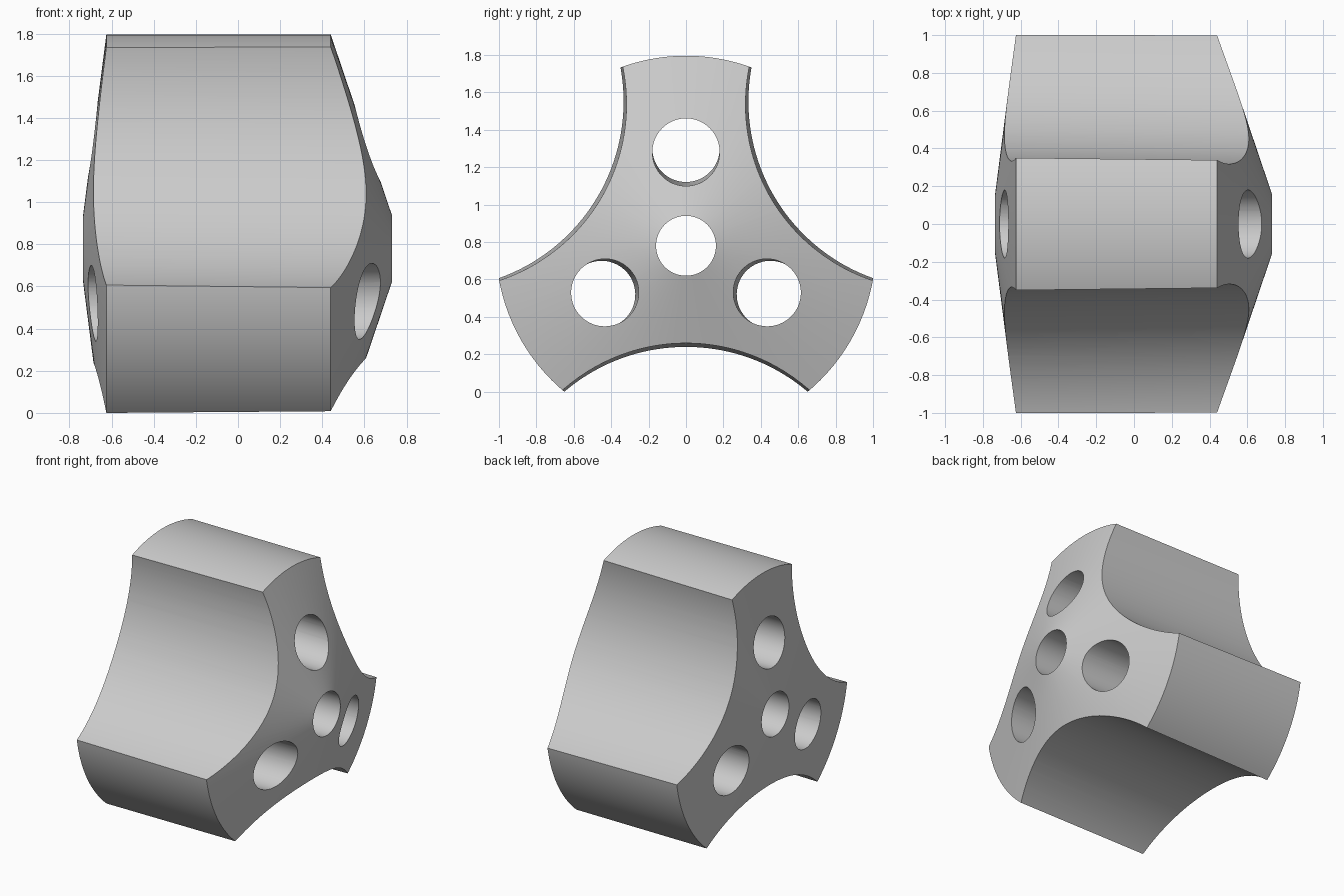
import bpy, bmesh, math
from mathutils import Matrix, Vector

default = bpy.data.objects.get("Cube")
if default:
    bpy.data.objects.remove(default, do_unlink=True)

CENTRE_Z = 0.78      # height of the long axis
OUTER, BORE = 1.016, 0.16
TILT = 0.0155        # holes and flutes lean towards the axis at the nose

grey = bpy.data.materials.new("grey")
grey.use_nodes = True
colour = (0.6, 0.6, 0.6, 1)
grey.diffuse_color = colour
grey.node_tree.nodes["Principled BSDF"].inputs["Base Color"].default_value = colour


def make_object(name, bm):
    bmesh.ops.recalc_face_normals(bm, faces=bm.faces)
    mesh = bpy.data.meshes.new(name)
    bm.to_mesh(mesh)
    bm.free()
    mesh.materials.append(grey)
    obj = bpy.data.objects.new(name, mesh)
    obj.location.z = CENTRE_Z
    bpy.context.collection.objects.link(obj)
    return obj


def add_cutter(bm, angle, distance, radius, segments):
    """Slightly leaning cylinder along x, moved outwards, turned about x."""
    place = (Matrix.Rotation(angle, 4, "X")
             @ Matrix.Translation((0, 0, distance))
             @ Matrix.Rotation(math.pi / 2 + TILT, 4, "Y"))
    bmesh.ops.create_cone(bm, cap_ends=True, segments=segments, radius1=radius,
                          radius2=radius, depth=3, matrix=place)


# Turned body: a tube with a conical face at each end
bm = bmesh.new()
profile = [(-0.735, BORE), (-0.625, OUTER), (0.44, OUTER), (0.73, BORE)]
verts = [bm.verts.new((x, 0, r)) for x, r in profile]
edges = [bm.edges.new((verts[i], verts[(i + 1) % 4])) for i in range(4)]
bmesh.ops.spin(bm, geom=verts + edges, cent=Vector(), axis=(1, 0, 0),
               angle=math.tau, steps=120, use_merge=True)
bmesh.ops.remove_doubles(bm, verts=bm.verts, dist=0.0001)
body = make_object("three_lobed_body", bm)

# Cutters: one hole in each lobe and one flute between each pair of lobes
bm = bmesh.new()
for i in range(3):
    turn = i * math.tau / 3
    add_cutter(bm, turn, 0.51, 0.18, 64)
    add_cutter(bm, turn + math.pi, 1.53, 1.0, 160)
cutters = make_object("hole_and_flute_cutters", bm)
cutters.hide_render = True

cut = body.modifiers.new("cut", "BOOLEAN")
cut.operation, cut.solver, cut.object = "DIFFERENCE", "EXACT", cutters

# Bake the cut, then smooth the curved walls and keep the rims sharp
bpy.ops.object.select_all(action="DESELECT")
body.select_set(True)
bpy.context.view_layer.objects.active = body
bpy.ops.object.modifier_apply(modifier=cut.name)
bpy.data.objects.remove(cutters, do_unlink=True)
bpy.ops.object.shade_smooth_by_angle(angle=math.radians(30))
